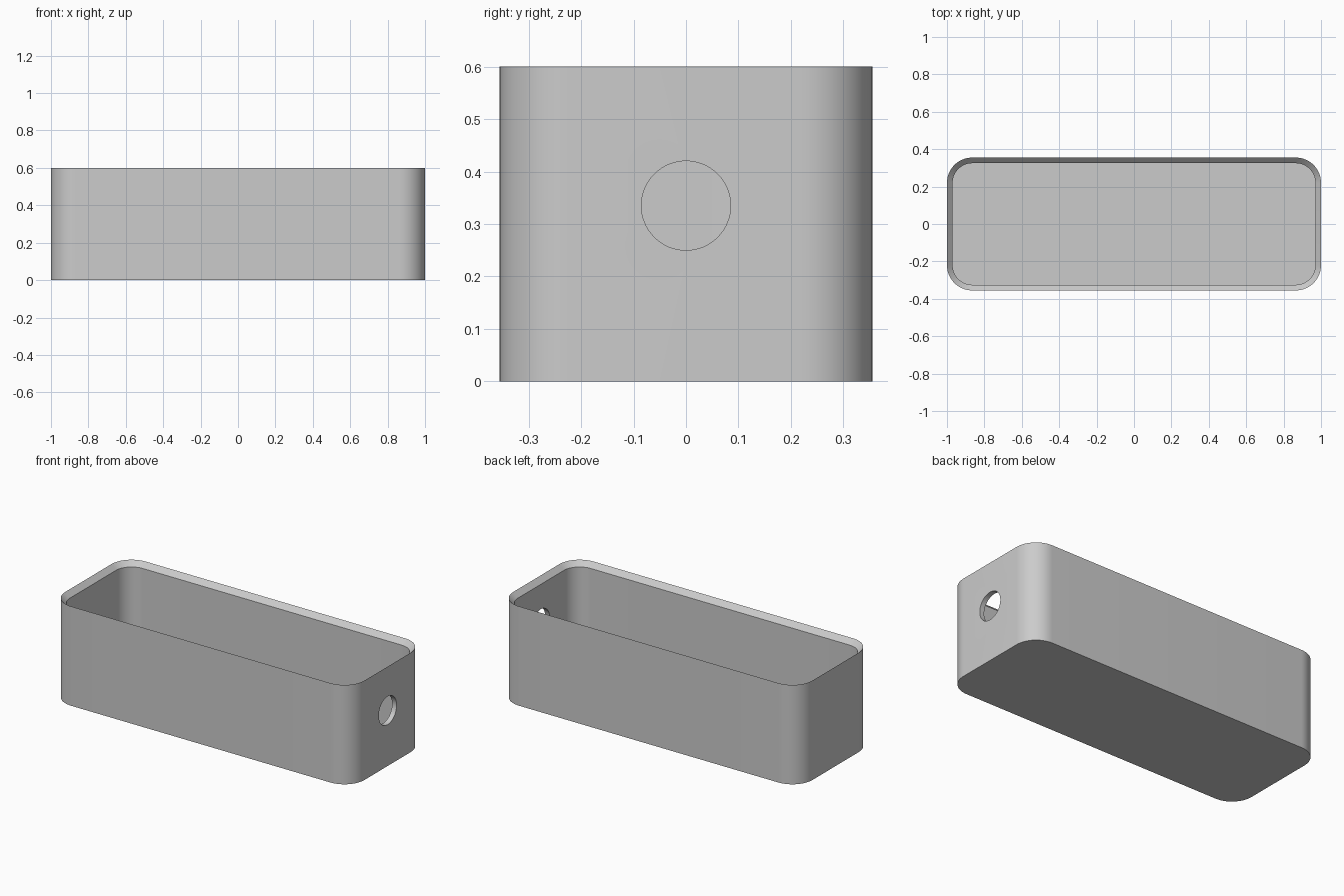
import bpy
import bmesh
import math
from mathutils import Matrix

cube = bpy.data.objects.get("Cube")
if cube:
    bpy.data.objects.remove(cube, do_unlink=True)

HALF_X, HALF_Y, HEIGHT = 1.0, 0.355, 0.6
RADIUS, WALL = 0.135, 0.03
HOLE_Z, HOLE_RADIUS = 0.335, 0.085
CORNER_STEPS = 16

grey = bpy.data.materials.new("light grey")
grey.use_nodes = True
colour = (0.6, 0.6, 0.6, 1)
grey.diffuse_color = colour
grey.node_tree.nodes["Principled BSDF"].inputs["Base Color"].default_value = colour


def rounded_ring(bm, inset, z):
    """Rounded rectangle of vertices, inset from the outer wall."""
    r = RADIUS - inset
    ring = []
    for corner, (sx, sy) in enumerate([(1, 1), (-1, 1), (-1, -1), (1, -1)]):
        for i in range(CORNER_STEPS + 1):
            a = (corner + i / CORNER_STEPS) * math.pi / 2
            ring.append(bm.verts.new((sx * (HALF_X - RADIUS) + r * math.cos(a),
                                      sy * (HALF_Y - RADIUS) + r * math.sin(a), z)))
    return ring


def make_object(name, bm):
    bmesh.ops.recalc_face_normals(bm, faces=bm.faces)
    mesh = bpy.data.meshes.new(name)
    bm.to_mesh(mesh)
    bm.free()
    mesh.materials.append(grey)
    obj = bpy.data.objects.new(name, mesh)
    bpy.context.collection.objects.link(obj)
    return obj


# Open box: outer wall, sloped rim, inner wall and floor
bm = bmesh.new()
rings = [rounded_ring(bm, inset, z) for inset, z in
         [(0, 0), (0, HEIGHT), (WALL, HEIGHT - WALL), (WALL, WALL)]]
for low, high in zip(rings, rings[1:]):
    for i in range(len(low)):
        j = (i + 1) % len(low)
        bm.faces.new((low[i], low[j], high[j], high[i]))
bm.faces.new(rings[0])
bm.faces.new(rings[-1])
box = make_object("open_box", bm)

# Round hole through the end wall
bm = bmesh.new()
bmesh.ops.create_cone(bm, cap_ends=True, segments=64, radius1=HOLE_RADIUS,
                      radius2=HOLE_RADIUS, depth=0.2,
                      matrix=Matrix.Translation((HALF_X, 0, HOLE_Z))
                      @ Matrix.Rotation(math.pi / 2, 4, "Y"))
cutter = make_object("hole_cutter", bm)
cutter.hide_render = True

cut = box.modifiers.new("hole", "BOOLEAN")
cut.operation = "DIFFERENCE"
cut.solver = "EXACT"
cut.object = cutter

bpy.ops.object.select_all(action="DESELECT")
box.select_set(True)
bpy.context.view_layer.objects.active = box
bpy.ops.object.modifier_apply(modifier=cut.name)
bpy.data.objects.remove(cutter, do_unlink=True)
bpy.ops.object.shade_smooth_by_angle(angle=math.radians(30))
